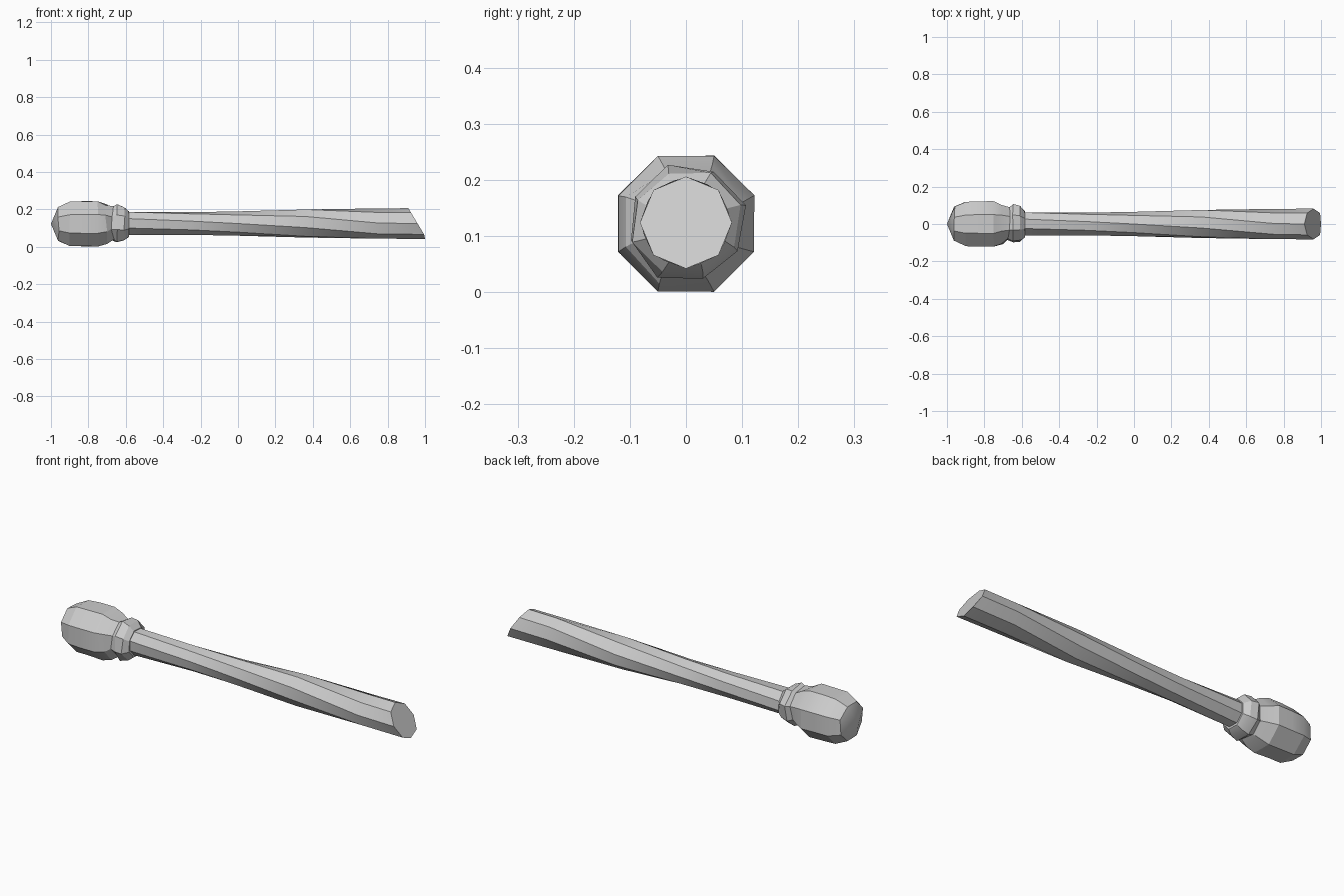
import bpy, bmesh, math, random

cube = bpy.data.objects.get("Cube")
if cube:
    bpy.data.objects.remove(cube, do_unlink=True)

random.seed(4)
SIDES = 8

grey = bpy.data.materials.new("plain grey")
grey.use_nodes = True
colour = (0.6, 0.6, 0.6, 1)
grey.diffuse_color = colour
grey.node_tree.nodes["Principled BSDF"].inputs["Base Color"].default_value = colour


def ring(bm, x, radius, phase, cz, jitter=0.0, slant=0.0):
    """Eight-sided ring around the x axis; slant leans its top towards -x."""
    verts = []
    for i in range(SIDES):
        a = math.radians(phase) + math.tau * i / SIDES
        r = radius + random.uniform(-jitter, jitter)
        y, z = -r * math.cos(a), r * math.sin(a)
        px = x - slant * z + random.uniform(-jitter, jitter)
        verts.append(bm.verts.new((min(px, 1.0), y, cz + z)))
    return verts


def bridge(bm, a, b):
    for i in range(SIDES):
        j = (i + 1) % SIDES
        bm.faces.new((a[i], a[j], b[j], b[i]))


def finish(bm, name):
    bmesh.ops.recalc_face_normals(bm, faces=bm.faces)
    mesh = bpy.data.meshes.new(name)
    bm.to_mesh(mesh)
    bm.free()
    mesh.materials.append(grey)
    ob = bpy.data.objects.new(name, mesh)
    bpy.context.collection.objects.link(ob)
    bpy.ops.object.select_all(action='DESELECT')
    ob.select_set(True)
    bpy.context.view_layer.objects.active = ob
    bpy.ops.object.shade_smooth_by_angle(angle=math.radians(22))
    return ob


# Knob with a groove and a collar: x, radius, phase, jitter
bm = bmesh.new()
profile = [(-0.96, 0.098, 22.5, 0.004), (-0.90, 0.127, 22.5, 0.002),
           (-0.83, 0.129, 22.5, 0.003), (-0.75, 0.131, 22.5, 0.001),
           (-0.705, 0.112, 24, 0.006), (-0.67, 0.093, 26, 0.008),
           (-0.645, 0.107, 28, 0.005), (-0.61, 0.098, 26, 0.005),
           (-0.583, 0.073, 24, 0.002)]
rings = [ring(bm, x, r, p, 0.122, j) for x, r, p, j in profile]
for a, b in zip(rings, rings[1:]):
    bridge(bm, a, b)
tip = bm.verts.new((-1.0, 0, 0.122))
for i in range(SIDES):
    bm.faces.new((tip, rings[0][i], rings[0][(i + 1) % SIDES]))
bm.faces.new(rings[-1])
finish(bm, "knob")

# Twisted handle with a slanted cut at the end: x, radius, phase, slant
bm = bmesh.new()
profile = [(-0.60, 0.066, 24, 0), (-0.25, 0.062, 12, 0), (0.0, 0.065, 0, 0),
           (0.36, 0.078, -16, 0), (0.75, 0.081, -43, 0), (0.96, 0.082, -45, 0.6)]
rings = [ring(bm, x, r, p, 0.124, 0, s) for x, r, p, s in profile]
for a, b in zip(rings, rings[1:]):
    bridge(bm, a, b)
bm.faces.new(rings[0])
bm.faces.new(rings[-1])
finish(bm, "handle")
